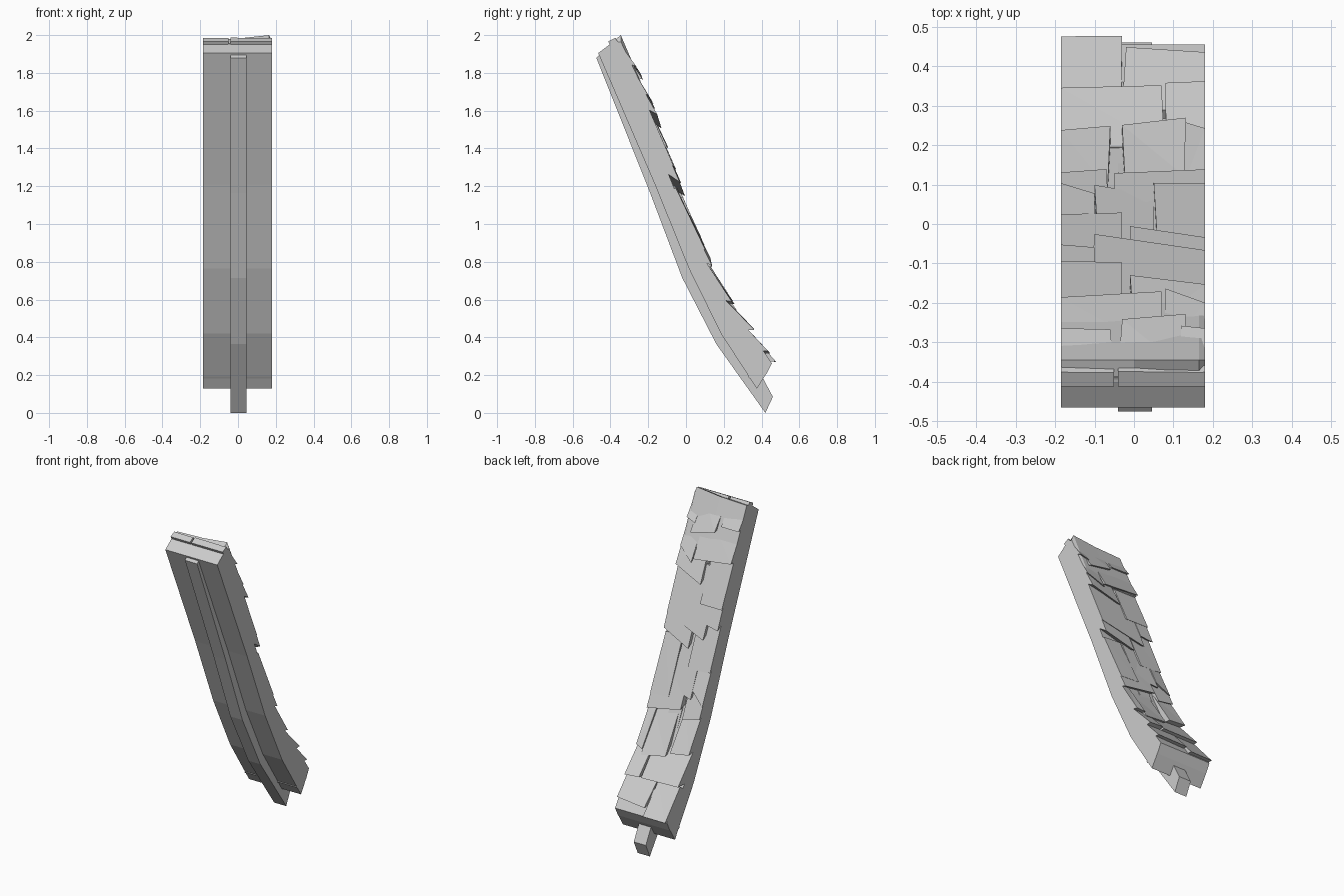
import bpy, bmesh, random
from mathutils import Vector

random.seed(4)
if "Cube" in bpy.data.objects:
    bpy.data.objects.remove(bpy.data.objects["Cube"])

grey = bpy.data.materials.new("stone grey")
grey.use_nodes = True
grey.diffuse_color = (0.6, 0.6, 0.6, 1)
grey.node_tree.nodes["Principled BSDF"].inputs["Base Color"].default_value = (0.6, 0.6, 0.6, 1)


def finish(name, bm):
    bmesh.ops.recalc_face_normals(bm, faces=bm.faces)
    mesh = bpy.data.meshes.new(name)
    bm.to_mesh(mesh)
    bm.free()
    mesh.materials.append(grey)
    obj = bpy.data.objects.new(name, mesh)
    bpy.context.collection.objects.link(obj)


def loft(bm, sections):
    """Join a row of four-cornered sections into a closed bar."""
    rings = [[bm.verts.new(p) for p in s] for s in sections]
    for a, b in zip(rings, rings[1:]):
        for i in range(4):
            j = (i + 1) % 4
            bm.faces.new((a[i], a[j], b[j], b[i]))
    bm.faces.new(rings[0])
    bm.faces.new(rings[-1])


def curved_bar(name, x0, x1, inner, outer):
    bm = bmesh.new()
    loft(bm, [[(x0, *a), (x1, *a), (x1, *b), (x0, *b)] for a, b in zip(inner, outer)])
    finish(name, bm)


# Curved roof slab
slab_in = [(-.465, 1.905), (-.165, 1.21), (.015, .765), (.185, .42), (.375, .128)]
slab_out = [(-.387, 1.963), (-.085, 1.245), (.095, .8), (.265, .47), (.43, .215)]
curved_bar("roof_slab", -.185, .18, slab_in, slab_out)

# Rafter that stands proud of the slab and runs out below it
rafter_in = [(-.475, 1.88), (-.19, 1.165), (-.02, .715), (.16, .365), (.42, 0)]
rafter_out = [(-.375, 1.975), (-.08, 1.25), (.1, .8), (.26, .46), (.46, .085)]
curved_bar("rafter", -.04, .045, rafter_in, rafter_out)

# Line that the raised lower edges of the shingles follow
crest = [(-.36, 2.03), (-.24, 1.80), (-.17, 1.64), (-.03, 1.23), (.09, .91),
         (.18, .71), (.27, .56), (.36, .45), (.478, .272)]


def on_crest(y, depth):
    """Point at y on the crest line, sunk by depth along its normal."""
    k = 0
    while k < len(crest) - 2 and y > crest[k + 1][0]:
        k += 1
    a, b = Vector(crest[k]), Vector(crest[k + 1])
    t = (y - a.x) / (b.x - a.x)
    d = (b - a).normalized()
    return a.lerp(b, t) + Vector((d.y, -d.x)) * depth


# Shingles: left x, right x, and the y of the lower edge at each
shingles = [
    (-.185, -.03, .478, .478), (-.02, .18, .45, .44),
    (-.185, .07, .355, .36), (.08, .18, .36, .365),
    (-.185, -.06, .24, .25), (-.03, .13, .262, .278), (.13, .18, .26, .25),
    (-.185, -.07, .14, .15), (-.05, .18, .13, .147),
    (-.185, -.1, .11, .08), (-.1, .05, .1, .085), (.05, .18, .108, .11),
    (-.185, -.03, .036, .04), (-.01, .18, 0, -.028),
    (-.185, -.1, -.05, -.055), (-.1, .18, -.025, -.058),
    (-.185, -.03, -.09, -.09), (-.01, .18, -.125, -.15),
    (-.185, .07, -.18, -.168), (.08, .18, -.16, -.19),
    (-.185, -.06, -.26, -.26), (-.03, .13, -.24, -.225), (.12, .18, -.25, -.26),
]


def shingle(bm, x0, x1, y0, y1):
    sections = []
    for x, y in ((x0, y0), (x1, y1)):
        lift = random.uniform(0, .014)
        top = max(y - .13, -.345)
        edge = 0 if abs(x) > .17 else random.uniform(-.012, .012)
        low, high = on_crest(y, lift), on_crest(top, .032 + lift / 2)
        low_base, high_base = on_crest(y - .03, .075), on_crest(top, .075)
        sections.append([(x, *low), (x + edge, *high),
                         (x + edge, *high_base), (x, *low_base)])
    loft(bm, sections)


bm = bmesh.new()
for s in shingles:
    shingle(bm, *s)
bmesh.ops.triangulate(bm, faces=bm.faces)
finish("shingles", bm)

# Top course under the ridge, rising toward one side
bm = bmesh.new()
loft(bm, [[(x, -.345, z), (x, -.2, 1.66), (x, -.26, 1.64), (x, -.4, 1.955)]
          for x, z in ((-.185, 1.975), (0, 1.982), (.165, 2.0), (.18, 1.965))])
finish("ridge_shingle", bm)

# Bottom course closing the eave
bm = bmesh.new()
loft(bm, [[(x, .36, .4), (x, .455, .262), (x, .425, .205), (x, .3, .4)]
          for x in (-.185, .18)])
finish("eave_course", bm)

# Narrow lath across the underside near the eave
bm = bmesh.new()
loft(bm, [[(x, .328, .192), (x, .335, .194), (x, .345, .184), (x, .336, .182)]
          for x in (-.185, .18)])
finish("eave_lath", bm)
